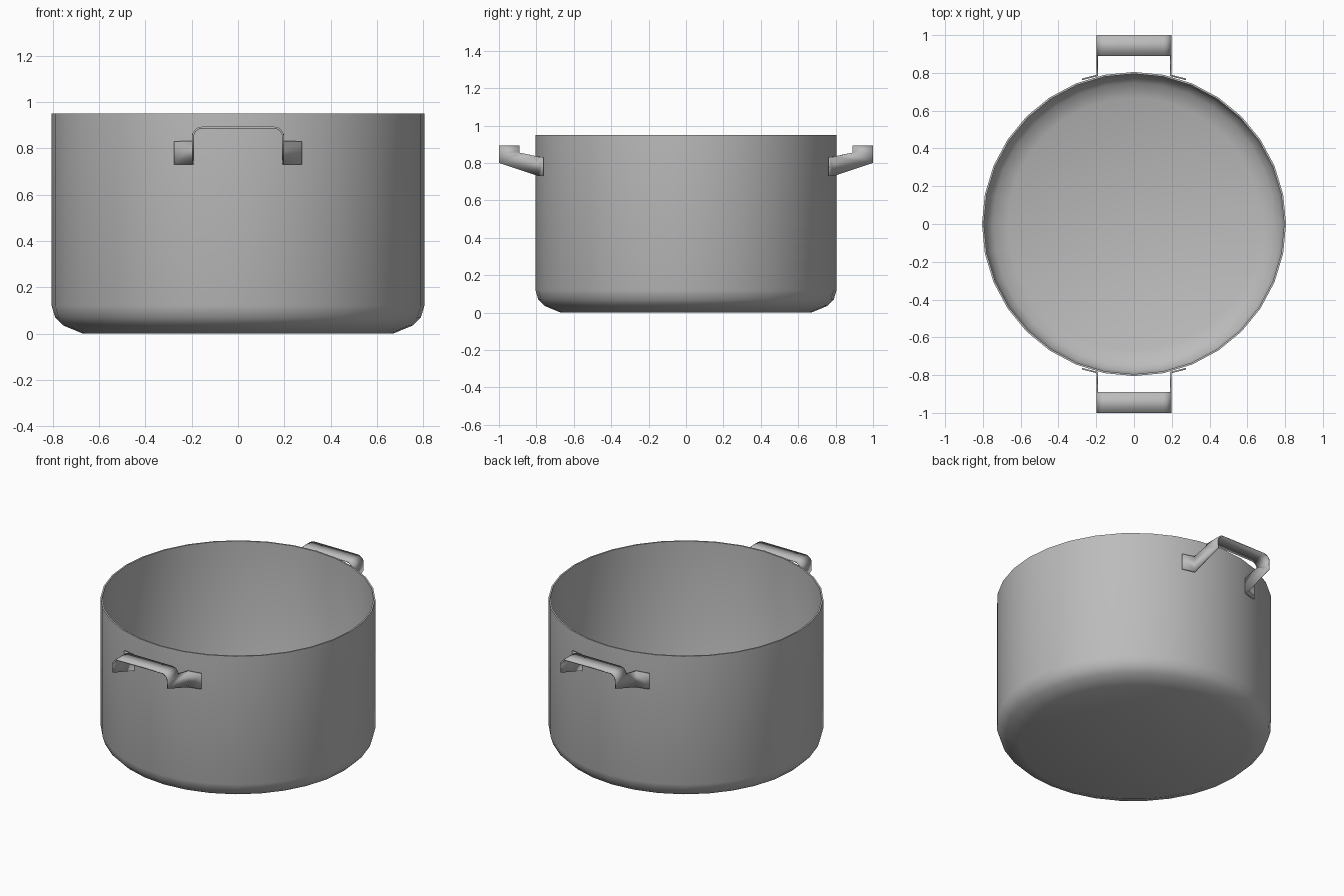
import bpy, bmesh, math

cube = bpy.data.objects.get("Cube")
if cube:
    bpy.data.objects.remove(cube, do_unlink=True)

# Single brushed metal colour
steel = bpy.data.materials.new("grey_steel")
steel.use_nodes = True
colour = (0.5, 0.5, 0.5, 1)
steel.diffuse_color = colour
steel.node_tree.nodes["Principled BSDF"].inputs["Base Color"].default_value = colour


def finish(name, bm, angle):
    bmesh.ops.recalc_face_normals(bm, faces=bm.faces)
    mesh = bpy.data.meshes.new(name)
    bm.to_mesh(mesh)
    bm.free()
    mesh.materials.append(steel)
    obj = bpy.data.objects.new(name, mesh)
    bpy.context.collection.objects.link(obj)
    bpy.ops.object.select_all(action="DESELECT")
    obj.select_set(True)
    bpy.context.view_layer.objects.active = obj
    bpy.ops.object.shade_smooth_by_angle(angle=math.radians(angle))
    return obj


# Pot: thin-walled profile (radius, height) spun around z
SIDES = 32
profile = [(0.67, 0), (0.755, 0.035), (0.79, 0.07), (0.805, 0.12), (0.805, 0.95),
           (0.795, 0.95), (0.795, 0.122), (0.78, 0.077), (0.748, 0.045), (0.668, 0.01)]
bm = bmesh.new()
rings = []
for r, z in profile:
    angles = [2 * math.pi * i / SIDES for i in range(SIDES)]
    rings.append([bm.verts.new((r * math.cos(a), r * math.sin(a), z)) for a in angles])
for low, high in zip(rings, rings[1:]):
    for i in range(SIDES):
        j = (i + 1) % SIDES
        bm.faces.new((low[i], low[j], high[j], high[i]))
bm.faces.new(rings[0])
bm.faces.new(rings[-1])
finish("pot_body", bm, 40)


# Handle: a bent metal strip, given as pairs of edge points on one half
def handle(name, side):
    half = [((0.275, 0.766, 0.83), (0.275, 0.766, 0.73)),
            ((0.195, 0.786, 0.833), (0.195, 0.786, 0.73)),
            ((0.195, 0.89, 0.855), (0.195, 1.0, 0.80))]
    radius = 0.04
    for k in range(5):
        a = math.pi / 2 * k / 4
        x = 0.195 - radius * (1 - math.cos(a))
        z = 0.85 + radius * math.sin(a)
        if k:
            half.append(((x, 0.89, z), (x, 1.0, z)))
        else:
            half.append(((x, 0.89, 0.857), (x, 1.0, z)))
    other = [tuple((-x, y, z) for x, y, z in pair) for pair in reversed(half)]
    bm = bmesh.new()
    strip = [[bm.verts.new((x, side * y, z)) for x, y, z in pair] for pair in half + other]
    for (a, b), (c, d) in zip(strip, strip[1:]):
        bm.faces.new((a, b, d, c))
    obj = finish(name, bm, 40)
    plate = obj.modifiers.new("thickness", "SOLIDIFY")
    plate.thickness = 0.008
    plate.offset = 0
    plate.use_even_offset = True


handle("front_handle", -1)
handle("back_handle", 1)
